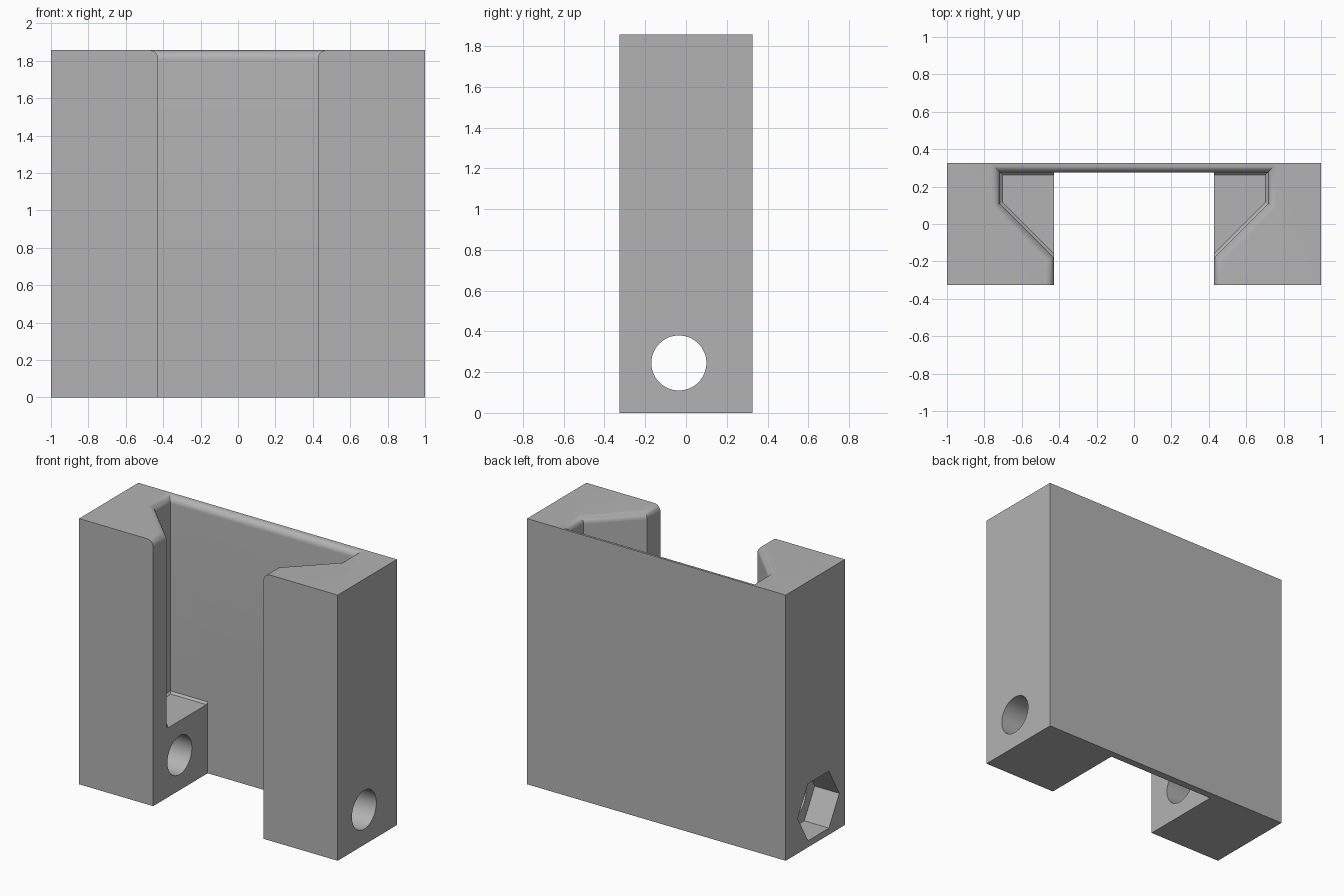
import bpy, bmesh, math
from mathutils import Vector

cube = bpy.data.objects.get("Cube")
if cube:
    bpy.data.objects.remove(cube, do_unlink=True)

HEIGHT, HALF_DEPTH = 1.857, 0.327
SLOT, BACK, LEDGE, ROUND = 0.427, 0.275, 0.485, 0.048
HOLE_Y, HOLE_Z = -0.035, 0.245

grey = bpy.data.materials.new("plain_grey")
grey.use_nodes = True
grey.diffuse_color = (0.45, 0.45, 0.45, 1)
grey.node_tree.nodes["Principled BSDF"].inputs["Base Color"].default_value = grey.diffuse_color


def loft(name, rings):
    """Closed solid through matching rings of points."""
    bm = bmesh.new()
    loops = [[bm.verts.new(p) for p in ring] for ring in rings]
    n = len(loops[0])
    for a, b in zip(loops, loops[1:]):
        for i in range(n):
            j = (i + 1) % n
            bm.faces.new((a[i], a[j], b[j], b[i]))
    bm.faces.new(loops[0][::-1])
    bm.faces.new(loops[-1])
    bmesh.ops.recalc_face_normals(bm, faces=bm.faces)
    mesh = bpy.data.meshes.new(name)
    bm.to_mesh(mesh)
    bm.free()
    mesh.materials.append(grey)
    obj = bpy.data.objects.new(name, mesh)
    bpy.context.collection.objects.link(obj)
    return obj


def box(name, x, y0, y1, z0, z1):
    base = [(-x, y0), (x, y0), (x, y1), (-x, y1)]
    return loft(name, [[(px, py, z) for px, py in base] for z in (z0, z1)])


def bore(name, radius, sides, x0, x1):
    """Prism along x, centred on the bolt axis."""
    turns = [math.tau * i / sides for i in range(sides)]
    return loft(name, [[(x, HOLE_Y + radius * math.cos(t), HOLE_Z + radius * math.sin(t))
                        for t in turns] for x in (x0, x1)])


def offset(points, d):
    """Outline grown outwards by d with mitred corners (anticlockwise points)."""
    out = []
    for i, p in enumerate(points):
        a = (p - points[i - 1]).normalized()
        b = (points[(i + 1) % len(points)] - p).normalized()
        na, nb = Vector((a.y, -a.x)), Vector((b.y, -b.x))
        out.append(p + (na + nb) * d / (1 + na.dot(nb)))
    return out


# Pocket outline: open front, slanted cheeks, flat back
half = [(SLOT, -0.6), (SLOT, -0.18), (0.716, 0.109), (0.716, BACK)]
outline = [Vector(p) for p in half] + [Vector((-x, y)) for x, y in reversed(half)]

# Pocket levels: small bevel at the ledge, rounded lip at the top
levels = [(LEDGE, -0.014), (LEDGE + 0.014, 0)]
for i in range(9):
    t = math.pi / 2 * i / 8
    levels.append((HEIGHT - ROUND + ROUND * math.sin(t), ROUND * (1 - math.cos(t))))
levels.append((HEIGHT + 0.1, ROUND))
pocket = loft("pocket_cutter", [[(p.x, p.y, z) for p in offset(outline, d)] for z, d in levels])

body = box("holder_body", 1, -HALF_DEPTH, HALF_DEPTH, 0, HEIGHT)
cutters = [
    pocket,
    box("slot_cutter", SLOT, -0.7, BACK, -0.1, LEDGE + 0.3),
    bore("bolt_hole_cutter", 0.135, 64, -1.2, 1.2),
    bore("nut_recess_cutter", 0.23, 6, -1.2, -0.81),
]

# Cut the body, then drop the cutters
for cutter in cutters:
    cutter.hide_render = True
    mod = body.modifiers.new(cutter.name, "BOOLEAN")
    mod.operation, mod.solver, mod.object = "DIFFERENCE", "EXACT", cutter

bpy.ops.object.select_all(action="DESELECT")
bpy.context.view_layer.objects.active = body
body.select_set(True)
for mod in list(body.modifiers):
    bpy.ops.object.modifier_apply(modifier=mod.name)
for cutter in cutters:
    bpy.data.objects.remove(cutter, do_unlink=True)

bpy.ops.object.shade_smooth_by_angle(angle=math.radians(30))
